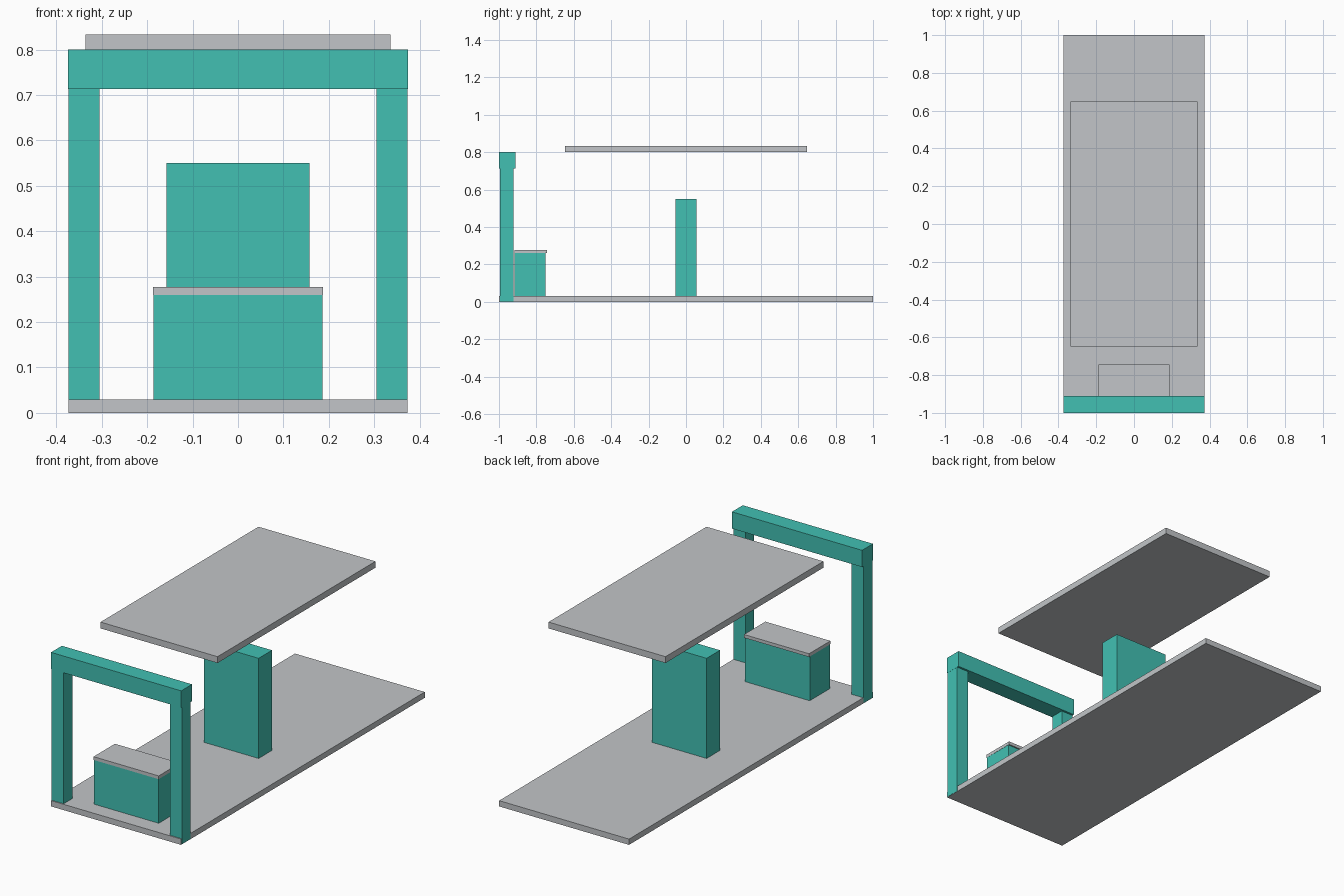
import bpy
import bmesh
from mathutils import Vector

if "Cube" in bpy.data.objects:
    bpy.data.objects.remove(bpy.data.objects["Cube"], do_unlink=True)


def make_material(name, rgb):
    mat = bpy.data.materials.new(name)
    mat.use_nodes = True
    mat.diffuse_color = (*rgb, 1)
    mat.node_tree.nodes["Principled BSDF"].inputs["Base Color"].default_value = (*rgb, 1)
    return mat


teal = make_material("teal", (0.054, 0.53, 0.45))
grey = make_material("light grey", (0.54, 0.56, 0.58))


def box(name, low, high, mat):
    """Axis-aligned box between two opposite corners."""
    low, high = Vector(low), Vector(high)
    centre, size = (low + high) / 2, high - low
    bm = bmesh.new()
    bmesh.ops.create_cube(bm, size=1)
    bmesh.ops.scale(bm, vec=size, verts=bm.verts)
    mesh = bpy.data.meshes.new(name)
    bm.to_mesh(mesh)
    bm.free()
    mesh.materials.append(mat)
    obj = bpy.data.objects.new(name, mesh)
    obj.location = centre
    bpy.context.collection.objects.link(obj)
    return obj


W = 0.373       # half width of the platform
SUNK = 0.002    # feet are set into the platform

# Platform and floating canopy
box("platform", (-W, -1, 0), (W, 1, 0.03), grey)
box("canopy", (-0.336, -0.648, 0.8), (0.336, 0.648, 0.833), grey)

# Entrance gateway: two posts and a crossbeam
for side, label in ((1, "left"), (-1, "right")):
    inner, outer = sorted((side * 0.305, side * (W + 0.0007)))
    box(f"{label}_post", (inner, -0.995, SUNK), (outer, -0.922, 0.714), teal)
box("crossbeam", (-W - 0.001, -1, 0.713), (W + 0.001, -0.911, 0.8), teal)

# Central pedestal
box("pedestal", (-0.157, -0.055, SUNK), (0.157, 0.055, 0.55), teal)

# Counter behind the gateway with its top slab
box("counter_body", (-0.186, -0.916, SUNK), (0.186, -0.75, 0.26), teal)
box("counter_top", (-0.187, -0.918, 0.26), (0.187, -0.743, 0.277), grey)
